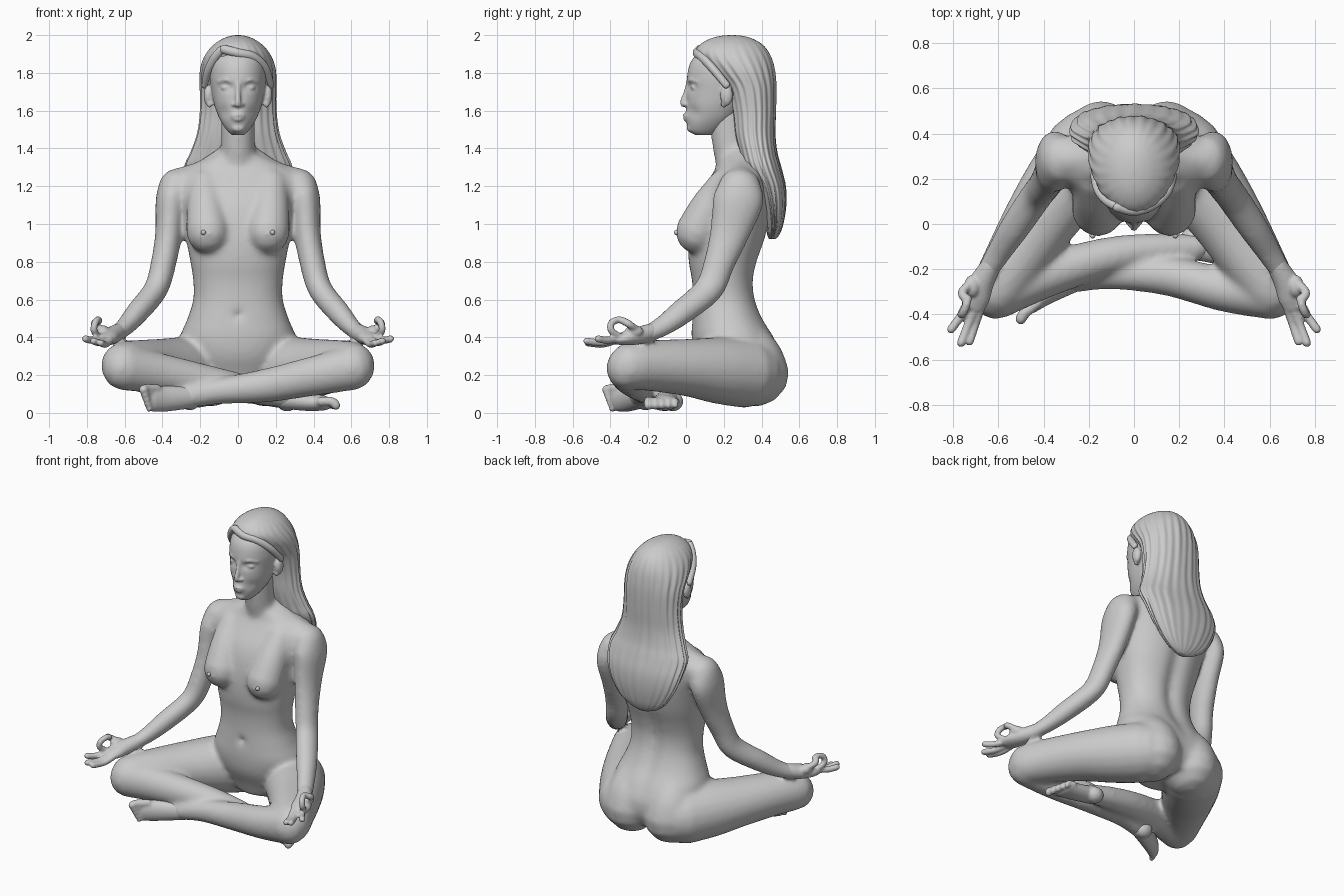
import bpy, bmesh
from math import sin, cos, pi, exp, radians
from mathutils import Vector, Matrix

X, Y, Z = Vector((1, 0, 0)), Vector((0, 1, 0)), Vector((0, 0, 1))

def spline(P, n):
    """Catmull-Rom through tuples of any length."""
    Q, out = [P[0]] + list(P) + [P[-1]], []
    for i in range(len(P) - 1):
        for k in range(n):
            t = k / n
            out.append([0.5 * (2*b + (c-a)*t + (2*a-5*b+4*c-d)*t*t + (3*b-a-3*c+d)*t**3)
                        for a, b, c, d in zip(*Q[i:i+4])])
    return out + [list(P[-1])]

def skin(bm, rings):
    R = [[bm.verts.new(p) for p in r] for r in rings]
    n = len(R[0])
    for a, b in zip(R, R[1:]):
        for i in range(n):
            bm.faces.new((a[i], a[(i+1) % n], b[(i+1) % n], b[i]))
    bm.faces.new(R[0])
    bm.faces.new(R[-1])

def loft(bm, secs, n=8, seg=64, e=1.0, ripple=None, shape=None):
    """Horizontal sections: z, half width, front y, back y."""
    rings = []
    for z, w, f, b in spline(secs, n):
        r = []
        for i in range(seg):
            a = 2 * pi * i / seg
            k = ripple(a, z) if ripple else 1
            c, s = cos(a), sin(a)
            c, s = abs(c)**e * (1 if c > 0 else -1), abs(s)**e * (1 if s > 0 else -1)
            p = Vector((w * c * k, (f+b)/2 + (b-f)/2 * s * k, z))
            r.append(shape(p) if shape else p)
        rings.append(r)
    skin(bm, rings)

def tube(bm, pts, ref=Z, m=1, n=6, seg=20):
    """Round-ended limb: x, y, z, radius across, radius along ref; m=-1 mirrors x."""
    S = spline(pts, n)
    P = [Vector((m * s[0], s[1], s[2])) for s in S]
    rings = []
    def ring(c, t, a, b):
        n1 = (ref - t * ref.dot(t)).normalized()
        n2 = t.cross(n1)
        rings.append([c + n2*a*cos(2*pi*i/seg) + n1*b*sin(2*pi*i/seg) for i in range(seg)])
    for i, s in enumerate(S):
        t = (P[min(i+1, len(P)-1)] - P[max(i-1, 0)]).normalized()
        a, b = s[3], s[4]
        h = min(a, b)
        caps = (85, 60, 30)
        if i == 0:
            for q in map(radians, caps):
                ring(P[i] - t*h*sin(q), t, a*cos(q), b*cos(q))
        ring(P[i], t, a, b)
        if i == len(P) - 1:
            for q in map(radians, caps[::-1]):
                ring(P[i] + t*h*sin(q), t, a*cos(q), b*cos(q))
    skin(bm, rings)

def finger(bm, pts, r, m=1, ref=Z):
    tube(bm, [(*p, r, r) for p in pts], ref, m, 5, 12)

def blob(bm, c, r, m=1):
    M = Matrix.Translation((m * c[0], c[1], c[2])) @ Matrix.Diagonal((*r, 1))
    bmesh.ops.create_uvsphere(bm, u_segments=24, v_segments=16, radius=1, matrix=M)

def finish(bm, name, voxel=None, smooth=0):
    bmesh.ops.recalc_face_normals(bm, faces=bm.faces)
    me = bpy.data.meshes.new(name)
    bm.to_mesh(me)
    bm.free()
    for p in me.polygons:
        p.use_smooth = True
    ob = bpy.data.objects.new(name, me)
    bpy.context.collection.objects.link(ob)
    if voxel:
        r = ob.modifiers.new("blend", 'REMESH')
        r.mode, r.voxel_size, r.use_smooth_shade = 'VOXEL', voxel, True
        s = ob.modifiers.new("soften", 'SMOOTH')
        s.factor, s.iterations = 0.5, smooth
    return ob

def g(*d):
    return exp(-sum(q * q for q in d))

# torso with spine groove and navel
def torso_shape(p):
    if p.y > 0.25:
        p.y -= 0.028 * g(p.x / 0.05) * g((p.z - 0.75) / 0.42)
    else:
        p.y += 0.035 * g(p.x / 0.018, (p.z - 0.52) / 0.02)
    return p

body, nipples = bmesh.new(), bmesh.new()
loft(body, [(.12, .16, .12, .45), (.2, .24, .09, .5), (.3, .285, .045, .51), (.4, .305, .03, .47), (.5, .267, .033, .41),
            (.6, .237, .037, .373), (.7, .237, .032, .363), (.8, .252, .015, .383), (.92, .275, .012, .423),
            (1.05, .297, .03, .453), (1.15, .325, .065, .458), (1.25, .34, .13, .443),
            (1.31, .25, .165, .415), (1.37, .11, .175, .37)], 10, 96, .88, shape=torso_shape)
tube(body, [(0, .29, 1.25, .12, .12), (0, .255, 1.35, .096, .103), (0, .235, 1.45, .09, .1),
            (0, .22, 1.6, .09, .1)], Y)
for m in (1, -1):
    # buttocks, breasts, shoulder slopes and thighs
    tube(body, [(.13, .31, .42, .12, .11), (.143, .345, .3, .16, .165), (.145, .36, .2, .168, .188)], Y, m)
    tube(body, [(.18, .19, 1.22, .08, .07), (.17, .122, 1.09, .102, .1), (.159, .06, .957, .116, .117)], Y, m)
    blob(nipples, (.183, -.05, .955), (.013, .014, .013), m)
    tube(body, [(.06, .29, 1.36, .06, .06), (.18, .29, 1.265, .075, .075), (.3, .285, 1.215, .09, .085)], Z, m)
    tube(body, [(.2, .32, .212, .192, .187), (.31, .17, .225, .182, .177), (.42, .01, .24, .162, .153),
                (.53, -.17, .25, .14, .137), (.605, -.29, .25, .122, .127)], Z, m)
    # arms
    tube(body, [(.325, .285, 1.2, .095, .115), (.353, .275, 1.12, .084, .135), (.367, .23, .95, .072, .106),
                (.395, .175, .79, .068, .083), (.435, .12, .655, .065, .078), (.53, -.02, .535, .062, .07),
                (.6, -.13, .455, .05, .058), (.655, -.22, .412, .04, .048)], Y, m)
# crossed shins, front then back
tube(body, [(.61, -.315, .24, .108, .12), (.4, -.29, .195, .098, .105), (.15, -.23, .145, .088, .09),
            (-.1, -.22, .115, .07, .07), (-.28, -.25, .085, .056, .062)])
tube(body, [(-.61, -.315, .24, .108, .12), (-.4, -.23, .205, .1, .108), (-.12, -.145, .155, .086, .088),
            (.1, -.11, .115, .07, .072), (.28, -.105, .08, .058, .058)])
finish(body, "body", .0135, 16)
finish(nipples, "nipples")

# feet
feet = bmesh.new()
blob(feet, (-.255, -.215, .07), (.058, .052, .056))
tube(feet, [(-.24, -.235, .085, .055, .06), (-.38, -.305, .075, .048, .068), (-.455, -.36, .073, .036, .066)])
blob(feet, (.26, -.07, .06), (.058, .055, .052))
tube(feet, [(.24, -.1, .075, .055, .054), (.37, -.11, .058, .068, .048), (.455, -.12, .052, .08, .04)])
for i in range(5):
    k, r = i / 4, .025 - .0018 * i
    z = .128 - .1 * k
    finger(feet, [(-.43, -.35, z), (-.485 + .02*k, -.395 + .02*k, z), (-.5 + .03*k, -.42 + .03*k, z - .005)], r)
    y = -.19 + .14 * k
    finger(feet, [(.44, y, .06), (.495 - .02*k, y - .008, .06), (.518 - .03*k, y - .008, .04)], r)
finish(feet, "feet", .009, 2)

# hands: palm, three open fingers, index and thumb closed in a ring
for m, name in ((1, "left_hand"), (-1, "right_hand")):
    h = bmesh.new()
    tube(h, [(.63, -.18, .428, .044, .047), (.672, -.255, .408, .055, .046), (.698, -.32, .395, .062, .038),
             (.711, -.36, .388, .054, .028)], Z, m)
    blob(h, (.715, -.275, .43), (.036, .05, .034), m)
    finger(h, [(.672, -.36, .388), (.7, -.44, .363), (.727, -.52, .37)], .0185, m)
    finger(h, [(.7, -.37, .388), (.735, -.45, .372), (.764, -.525, .38)], .0195, m)
    finger(h, [(.73, -.36, .392), (.775, -.42, .385), (.808, -.465, .392)], .0195, m)
    finger(h, [(.735, -.345, .4), (.762, -.395, .435), (.757, -.395, .475), (.742, -.36, .493), (.735, -.33, .487)],
           .0185, m, X)
    finger(h, [(.7, -.245, .43), (.737, -.275, .45), (.76, -.305, .472), (.742, -.335, .488)], .02, m)
    finish(h, name, .0075, 2)

# head with eye sockets
def face_shape(p):
    if p.y < .2:
        p.y += .018 * g((abs(p.x) - .058) / .034, (p.z - 1.725) / .022)
        p.y += .012 * g((abs(p.x) - .075) / .03, (p.z - 1.59) / .035)
        p.y -= .012 * g(p.x / .045, (p.z - 1.568) / .03)
    return p

head = bmesh.new()
loft(head, [(1.47, .03, .05, .13), (1.495, .058, .015, .19), (1.55, .094, .006, .26), (1.62, .122, .004, .32),
            (1.7, .14, .005, .38), (1.78, .15, .006, .4), (1.86, .145, .026, .4), (1.93, .11, .085, .36)],
     12, 96, .96, shape=face_shape)
tube(head, [(0, .016, 1.755, .016, .014), (0, .004, 1.7, .013, .016), (0, -.012, 1.65, .016, .019),
            (0, -.014, 1.634, .017, .016)], Y)
tube(head, [(-.036, .004, 1.572, .003, .004), (0, -.01, 1.576, .008, .007), (.036, .004, 1.572, .003, .004)])
tube(head, [(-.03, .004, 1.558, .003, .004), (0, -.006, 1.554, .009, .009), (.03, .004, 1.558, .003, .004)])
blob(head, (0, .024, 1.508), (.035, .02, .022))
for m in (1, -1):
    blob(head, (.021, .004, 1.632), (.012, .017, .011), m)
    blob(head, (.058, .044, 1.722), (.032, .02, .015), m)
    tube(head, [(.025, .016, 1.75, .008, .008), (.065, .025, 1.763, .009, .008), (.105, .062, 1.752, .008, .007)], Z, m)
    blob(head, (.158, .215, 1.68), (.024, .034, .055), m)
    blob(head, (.15, .2, 1.635), (.016, .016, .02), m)
finish(head, "head", .008, 2)

# long hair with fluted strands
def strands(a, z):
    fade = min(1, max(0, (1.99 - z) / .2))
    return 1 + fade * (.017 * cos(24 * a + 2 * sin(2.5 * z)) + .009 * cos(13 * a + 4 * z))

hair = bmesh.new()
loft(hair, [(.92, .04, .44, .475), (.945, .1, .43, .495), (1.0, .17, .42, .515), (1.1, .235, .395, .53),
            (1.2, .27, .36, .527), (1.3, .282, .3, .503), (1.38, .25, .275, .482), (1.48, .215, .25, .472),
            (1.6, .2, .235, .476), (1.72, .2, .2, .478), (1.8, .2, .13, .472), (1.86, .188, .075, .46),
            (1.91, .163, .052, .438), (1.95, .128, .075, .405), (1.98, .083, .125, .355), (1.995, .042, .18, .305),
            (2.0, .01, .23, .255)], 4, 180, 1, strands)
# swept locks from the parting along the hairline
tube(hair, [(-.075, .075, 1.925, .024, .022), (0, .058, 1.905, .024, .022), (.08, .083, 1.885, .024, .022),
            (.142, .14, 1.825, .024, .022), (.175, .215, 1.735, .016, .02)], Y)
tube(hair, [(-.09, .085, 1.92, .022, .022), (-.125, .11, 1.875, .024, .022),
            (-.158, .155, 1.81, .022, .022), (-.177, .215, 1.735, .016, .02)], Y)
finish(hair, "hair")
